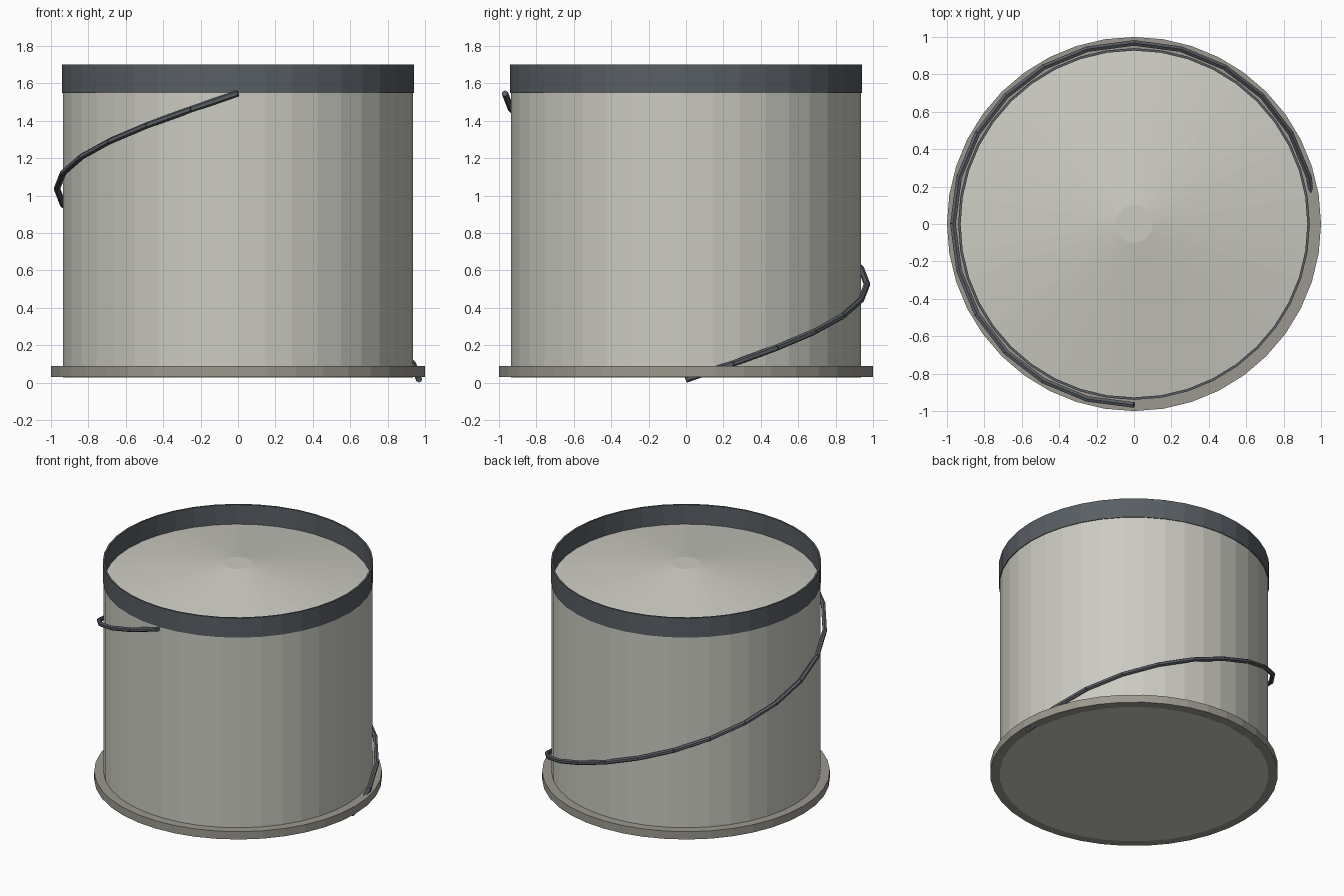
import bpy, bmesh, math
from mathutils import Vector

if "Cube" in bpy.data.objects:
    bpy.data.objects.remove(bpy.data.objects["Cube"])

SIDES = 40


def material(name, rgb):
    m = bpy.data.materials.new(name)
    m.diffuse_color = (*rgb, 1)
    m.use_nodes = True
    m.node_tree.nodes["Principled BSDF"].inputs["Base Color"].default_value = m.diffuse_color
    return m


LIGHT = material("light grey steel", (0.60, 0.60, 0.54))
STONE = material("warm grey base", (0.33, 0.315, 0.275))
DARK = material("dark slate metal", (0.10, 0.113, 0.127))


def finish(bm, name, mat):
    bmesh.ops.remove_doubles(bm, verts=bm.verts, dist=1e-5)
    bmesh.ops.recalc_face_normals(bm, faces=bm.faces)
    me = bpy.data.meshes.new(name)
    bm.to_mesh(me)
    bm.free()
    me.materials.append(mat)
    ob = bpy.data.objects.new(name, me)
    bpy.context.collection.objects.link(ob)
    return ob


def cone(name, r1, r2, z1, z2, mat):
    bm = bmesh.new()
    bmesh.ops.create_cone(bm, cap_ends=True, segments=SIDES, radius1=r1, radius2=r2, depth=z2 - z1)
    bmesh.ops.translate(bm, verts=bm.verts, vec=(0, 0, (z1 + z2) / 2))
    return finish(bm, name, mat)


# base slab, tank wall and shallow conical roof
cone("base_slab", 1.0, 1.0, 0.03, 0.09, STONE)
cone("tank_wall", 0.935, 0.935, 0.029, 1.55, LIGHT)
cone("roof", 0.93, 0.10, 1.55, 1.685, LIGHT)

# open rim band
bm = bmesh.new()
profile = [(0.927, 1.55), (0.94, 1.55), (0.94, 1.70), (0.927, 1.70)]
vs = [bm.verts.new((r, 0, z)) for r, z in profile]
edges = [bm.edges.new((vs[i], vs[(i + 1) % 4])) for i in range(4)]
bmesh.ops.spin(bm, geom=vs + edges, cent=(0, 0, 0), axis=(0, 0, 1),
               angle=2 * math.pi, steps=SIDES)
finish(bm, "rim_band", DARK)

# spiral rail climbing three quarters of the way round
STEPS, RADIUS, TUBE = 18, 0.968, 0.017
path = []
for i in range(STEPS + 1):
    t = i / STEPS
    a = 1.5 * math.pi * t
    path.append(Vector((RADIUS * math.cos(a), RADIUS * math.sin(a), 0.017 + 1.53 * t)))
bm = bmesh.new()
for p, q in zip(path, path[1:]):
    d = q - p
    made = bmesh.ops.create_cone(bm, cap_ends=True, segments=6, radius1=TUBE, radius2=TUBE, depth=d.length)
    rot = d.to_track_quat('Z', 'Y').to_matrix()
    bmesh.ops.rotate(bm, verts=made["verts"], matrix=rot)
    bmesh.ops.translate(bm, verts=made["verts"], vec=(p + q) / 2)
finish(bm, "spiral_rail", DARK)
